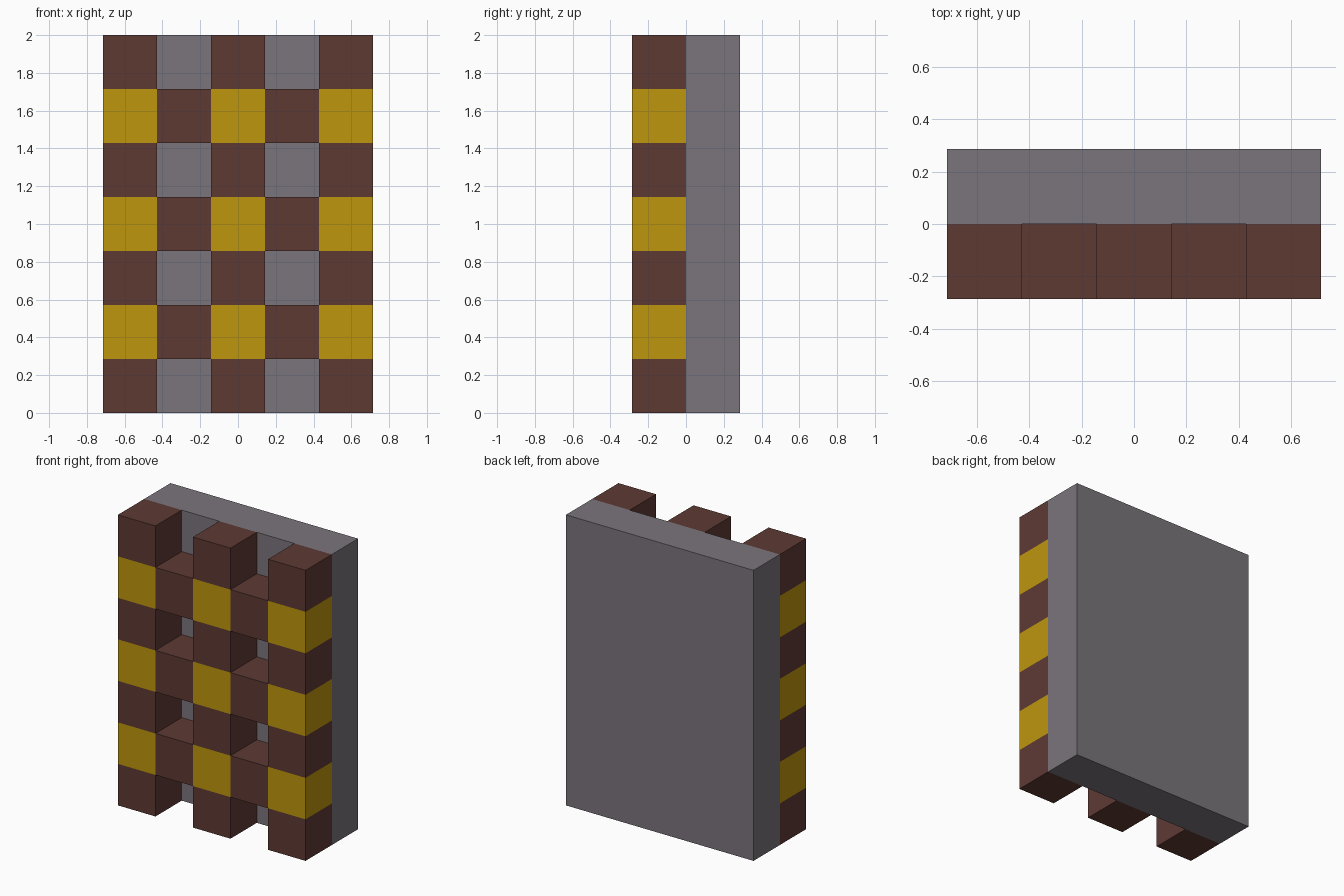
import bpy
import bmesh
from mathutils import Vector

cube = bpy.data.objects.get("Cube")
if cube:
    bpy.data.objects.remove(cube, do_unlink=True)

U = 2 / 7  # one block; the wall is 5 wide, 2 deep and 7 high


def material(name, rgb):
    m = bpy.data.materials.new(name)
    m.use_nodes = True
    m.diffuse_color = (*rgb, 1)
    m.node_tree.nodes["Principled BSDF"].inputs["Base Color"].default_value = (*rgb, 1)
    return m


STONE = material("grey stone", (0.195, 0.178, 0.202))
WOOD = material("dark brown wood", (0.112, 0.042, 0.034))
GOLD = material("gold", (0.515, 0.305, 0.004))


def box(name, lo, hi, mats, cuts=0):
    """Box between two corners in block units; cuts slice it into equal storeys,
    and every second storey takes the second material."""
    lo, hi = Vector(lo) * U, Vector(hi) * U
    bm = bmesh.new()
    bmesh.ops.create_cube(bm, size=1)
    for v in bm.verts:
        v.co = [(a + b) / 2 + c * (b - a) for a, b, c in zip(lo, hi, v.co)]
    for i in range(1, cuts + 1):
        bmesh.ops.bisect_plane(bm, geom=bm.verts[:] + bm.edges[:] + bm.faces[:],
                               plane_co=(0, 0, lo.z + i * U), plane_no=(0, 0, 1))
    if cuts:
        for f in bm.faces:
            storey = int(f.calc_center_median().z / U + 1e-4)
            on_side = abs(f.normal.z) < 0.5
            f.material_index = storey % 2 if on_side else 0
    mesh = bpy.data.meshes.new(name)
    bm.to_mesh(mesh)
    bm.free()
    for m in mats:
        mesh.materials.append(m)
    obj = bpy.data.objects.new(name, mesh)
    bpy.context.collection.objects.link(obj)
    return obj


# Solid wall behind the lattice
box("back_wall", (-2.5, 0, 0), (2.5, 1, 7), [STONE])

# Upright posts, gold where the crossbars meet them
for name, x in (("right", -2), ("middle", 0), ("left", 2)):
    box(f"{name}_post", (x - 0.5, -1, 0), (x + 0.5, 0, 7), [WOOD, GOLD], cuts=6)

# Short crossbars filling the two bays between the posts
for level, z in (("lower", 1), ("middle", 3), ("upper", 5)):
    for side, x in (("right", -1), ("left", 1)):
        box(f"{level}_{side}_crossbar", (x - 0.5, -1, z), (x + 0.5, 0, z + 1), [WOOD])
